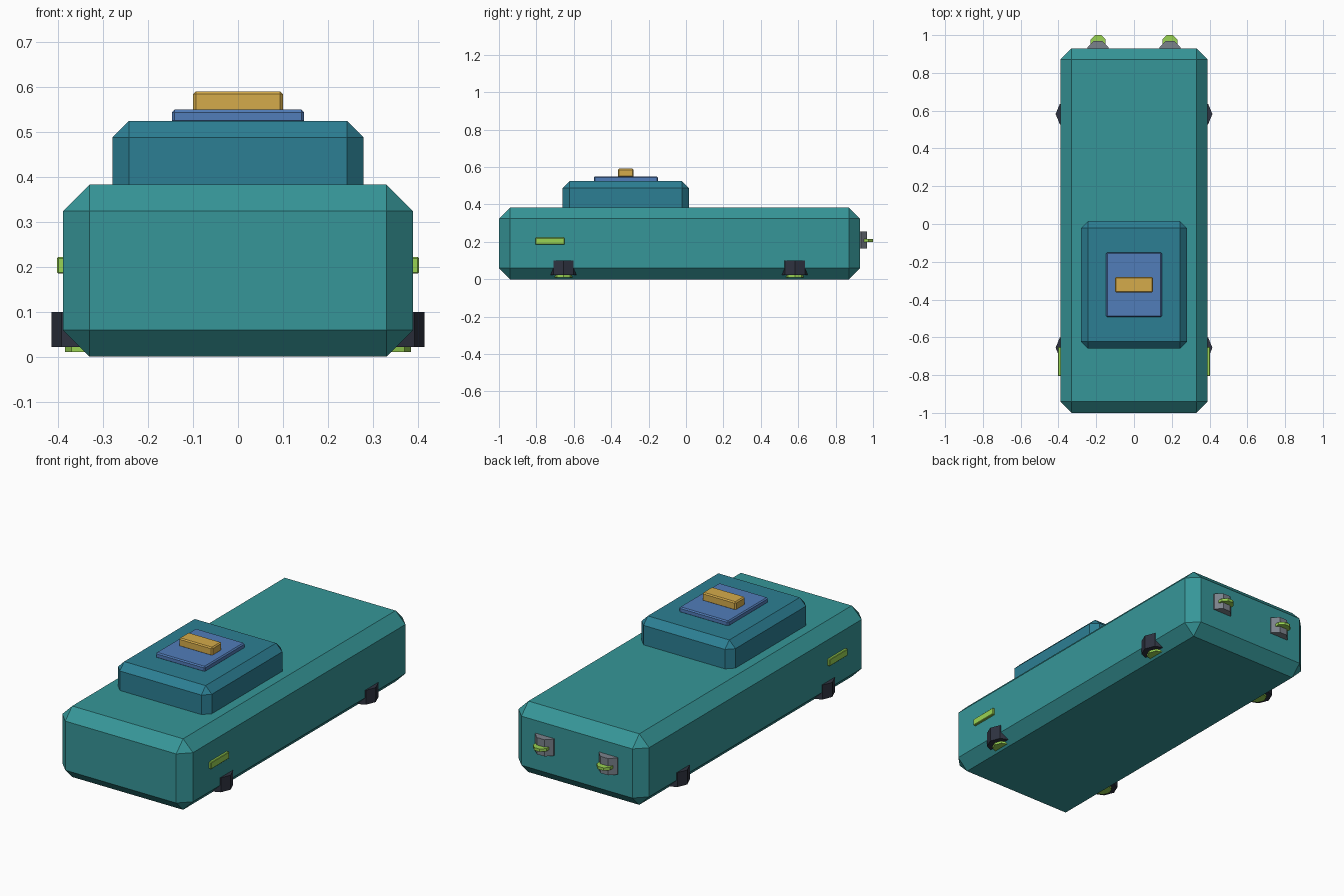
import bpy, math

cube = bpy.data.objects.get("Cube")
if cube:
    bpy.data.objects.remove(cube, do_unlink=True)


def material(name, srgb):
    color = [(c / 255) ** 2.2 for c in srgb] + [1]
    mat = bpy.data.materials.new(name)
    mat.use_nodes = True
    mat.diffuse_color = color
    mat.node_tree.nodes["Principled BSDF"].inputs["Base Color"].default_value = color
    return mat


teal = material("teal hull", (57, 149, 151))
deep = material("deep teal cabin", (48, 126, 146))
blue = material("blue panel", (82, 124, 184))
amber = material("amber beacon", (212, 170, 76))
lime = material("lime glow", (152, 210, 84))
dark = material("dark metal", (50, 54, 66))
gray = material("gray metal", (122, 129, 138))


def box(name, low, high, mat, bevel):
    """Chamfered box between two corners."""
    bpy.ops.mesh.primitive_cube_add(
        size=1, location=[(a + b) / 2 for a, b in zip(low, high)])
    ob = bpy.context.object
    ob.name = name
    ob.scale = [b - a for a, b in zip(low, high)]
    bpy.ops.object.transform_apply(location=False, rotation=False, scale=True)
    mod = ob.modifiers.new("chamfer", 'BEVEL')
    mod.width = bevel
    mod.segments = 1
    ob.data.materials.append(mat)


def drum(name, x, y, bottom, top, radius, mat, turn=0):
    """Upright eight-sided drum."""
    bpy.ops.mesh.primitive_cylinder_add(
        vertices=8, radius=radius, depth=top - bottom,
        location=(x, y, (bottom + top) / 2), rotation=(0, 0, turn))
    ob = bpy.context.object
    ob.name = name
    ob.data.materials.append(mat)


# Hull, cabin and roof stack
box("hull", (-0.39, -1, 0), (0.39, 0.93, 0.383), teal, 0.059)
box("cabin", (-0.28, -0.66, 0.3), (0.28, 0.015, 0.525), deep, 0.037)
box("roof_panel", (-0.147, -0.493, 0.52), (0.147, -0.15, 0.55), blue, 0.006)
box("roof_beacon", (-0.1, -0.363, 0.545), (0.1, -0.28, 0.591), amber, 0.006)

for side, label in ((1, "left"), (-1, "right")):
    # Side light strips
    inner, outer = sorted((side * 0.37, side * 0.403))
    box(label + "_side_light", (inner, -0.805, 0.185), (outer, -0.65, 0.222), lime, 0.003)
    # Lower lift pods with glowing undersides
    for y, end in ((-0.655, "front"), (0.582, "rear")):
        drum(f"{label}_{end}_lift_pod", side * 0.34, y, 0.022, 0.1, 0.075, dark)
        drum(f"{label}_{end}_lift_glow", side * 0.335, y, 0.01, 0.03, 0.05, lime)
    # Rear engines
    turn = math.pi / 8
    drum(label + "_engine", side * 0.19, 0.913, 0.165, 0.255, 0.06, gray, turn)
    drum(label + "_engine_glow", side * 0.19, 0.96, 0.2, 0.215, 0.043, lime, turn)
